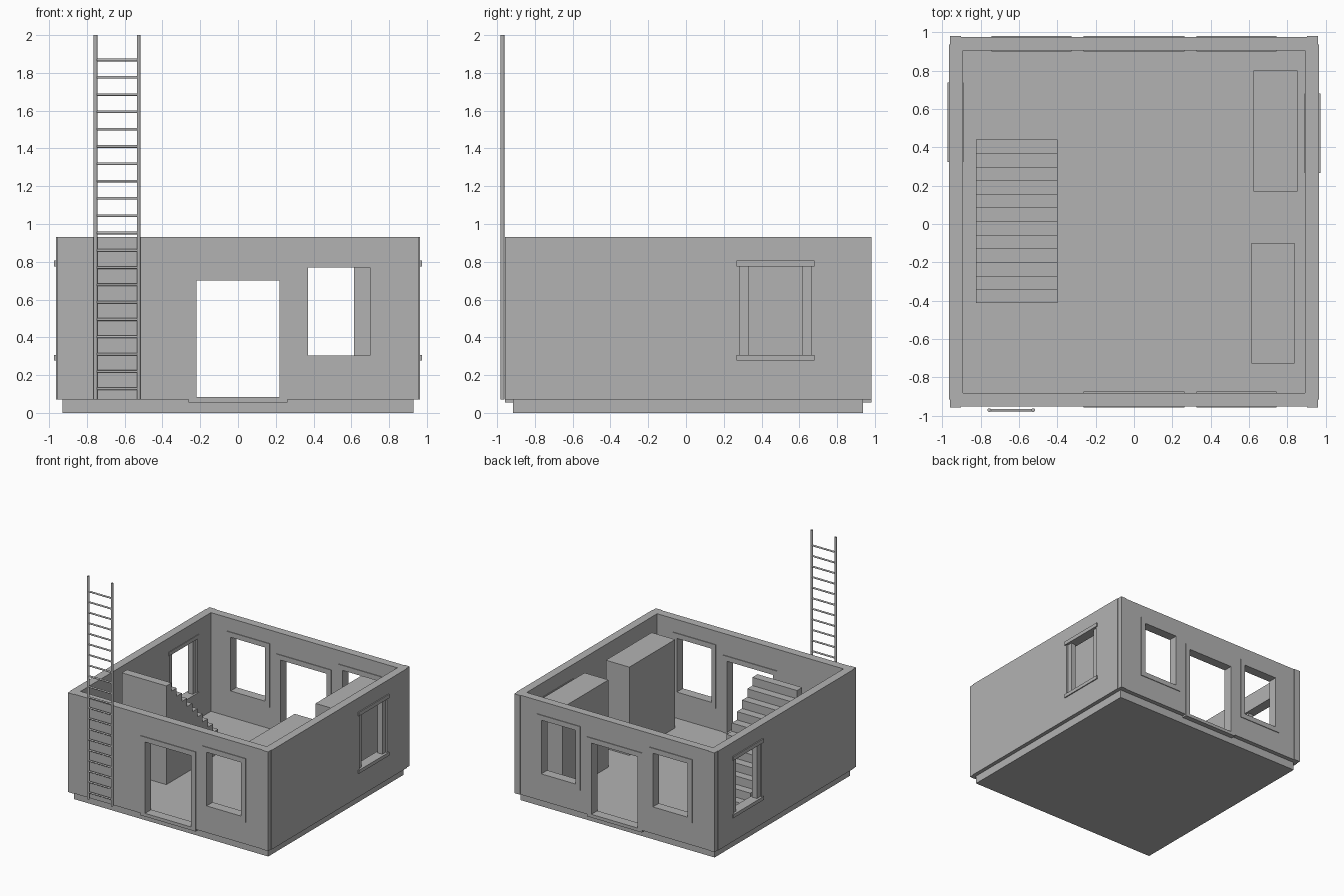
import bpy
import bmesh
from mathutils import Vector

if "Cube" in bpy.data.objects:
    bpy.data.objects.remove(bpy.data.objects["Cube"])

GREY = (0.45, 0.45, 0.45, 1)
stone = bpy.data.materials.new("plain grey")
stone.use_nodes = True
stone.diffuse_color = GREY
stone.node_tree.nodes["Principled BSDF"].inputs["Base Color"].default_value = GREY


def finish(name, bm):
    bmesh.ops.recalc_face_normals(bm, faces=bm.faces)
    mesh = bpy.data.meshes.new(name)
    bm.to_mesh(mesh)
    bm.free()
    mesh.materials.append(stone)
    obj = bpy.data.objects.new(name, mesh)
    bpy.context.collection.objects.link(obj)
    return obj


def box(name, x, y, z):
    bm = bmesh.new()
    bmesh.ops.create_cube(bm, size=1)
    for v in bm.verts:
        v.co = [(r[0] + r[1]) / 2 + c * (r[1] - r[0]) for c, r in zip(v.co, (x, y, z))]
    return finish(name, bm)


def panel(name, axis, u, z, depth, holes):
    """Upright slab facing the given axis, with rectangular holes (u0, u1, z0, z1)."""
    us = sorted({*u, *(c for h in holes for c in h[:2])})
    zs = sorted({*z, *(c for h in holes for c in h[2:])})

    def place(a, d, c):
        return Vector((a, d, c) if axis == "y" else (d, a, c))

    bm = bmesh.new()
    for a, b in zip(us, us[1:]):
        for c, d in zip(zs, zs[1:]):
            mu, mz = (a + b) / 2, (c + d) / 2
            if not any(h[0] < mu < h[1] and h[2] < mz < h[3] for h in holes):
                bm.faces.new([bm.verts.new(place(p, depth[0], q))
                              for p, q in ((a, c), (b, c), (b, d), (a, d))])
    bmesh.ops.remove_doubles(bm, verts=bm.verts, dist=0.0001)
    grown = bmesh.ops.extrude_face_region(bm, geom=bm.faces[:], use_keep_orig=True)
    moved = [g for g in grown["geom"] if isinstance(g, bmesh.types.BMVert)]
    bmesh.ops.translate(bm, verts=moved, vec=place(0, depth[1] - depth[0], 0))
    return finish(name, bm)


def rod(name, start, end, radius):
    start, end = Vector(start), Vector(end)
    bm = bmesh.new()
    bmesh.ops.create_cone(bm, cap_ends=True, segments=12, radius1=radius,
                          radius2=radius, depth=(end - start).length)
    turn = (end - start).to_track_quat("Z", "Y").to_matrix()
    for v in bm.verts:
        v.co = turn @ v.co + (start + end) / 2
    return finish(name, bm)


def grow(h, g=0.01):
    return (h[0] - g, h[1] + g, h[2] - g, h[3] + g)


BASE, TOP = 0.07, 0.93
WALL = (BASE, TOP)

# Foundation and floor
box("foundation", (-0.93, 0.93), (-0.915, 0.937), (0, BASE))
box("floor", (-0.9, 0.9), (-0.89, 0.91), (BASE - 0.01, BASE + 0.005))

# Front and back walls with raised door and window surrounds
door = (-0.22, 0.22, 0.083, 0.70)
window = (0.37, 0.70, 0.305, 0.77)
window_2 = (-0.70, -0.37, 0.305, 0.77)
for side, depth, openings in (("front", (-0.952, -0.88), (door, window)),
                              ("back", (0.905, 0.975), (door, window, window_2))):
    panel(side + "_wall", "y", (-0.905, 0.905), WALL, depth, [grow(h) for h in openings])
    skin = (depth[0] - 0.006, depth[1] + 0.006)
    for i, h in enumerate(openings):
        rim = grow(h, 0.043)
        low = 0.055 if h is door else rim[2]
        kind = "door" if h is door else "window"
        panel(f"{side}_{kind}_surround_{i}", "y", rim[:2], (low, rim[3]), skin, [h])

# Side walls, each with one window: lintel, sill and two jamb posts
for side, s, mid in (("left", 1, 0.474), ("right", -1, 0.531)):
    def across(a, b):
        return tuple(sorted((s * a, s * b)))
    hole = (mid - 0.188, mid + 0.188, 0.305, 0.775)
    panel(side + "_wall", "x", (-0.915, 0.937), WALL, across(0.893, 0.964), [hole])
    span = (mid - 0.207, mid + 0.207)
    box(side + "_lintel", across(0.888, 0.973), span, (0.775, 0.808))
    box(side + "_sill", across(0.888, 0.973), span, (0.277, 0.307))
    for end, t in (("front", -1), ("back", 1)):
        post = sorted((mid + t * 0.188, mid + t * 0.143))
        box(f"{side}_{end}_jamb", across(0.905, 0.952), post, hole[2:])
    # Corner strips
    box(side + "_front_corner", across(0.903, 0.959), (-0.958, -0.914), WALL)
    box(side + "_back_corner", across(0.903, 0.959), (0.936, 0.981), WALL)

# Tall cupboards along the left wall
box("back_cupboard", (0.624, 0.853), (0.17, 0.80), (BASE, 0.83))
box("front_cupboard", (0.613, 0.838), (-0.727, -0.10), (BASE, 0.84))

# Solid staircase, climbing towards the front
STEPS, FOOT, HEAD = 12, 0.44, -0.412
run, rise = (HEAD - FOOT) / STEPS, (TOP - BASE) / STEPS
outline = [(FOOT, BASE)]
for i in range(STEPS):
    outline += [(FOOT + run * i, BASE + rise * (i + 1)),
                (FOOT + run * (i + 1), BASE + rise * (i + 1))]
outline.append((HEAD, BASE))
bm = bmesh.new()
profile = bm.faces.new([bm.verts.new((-0.825, y, z)) for y, z in outline])
side_faces = bmesh.ops.extrude_face_region(bm, geom=[profile], use_keep_orig=True)
bmesh.ops.translate(bm, vec=(0.427, 0, 0),
                    verts=[g for g in side_faces["geom"] if isinstance(g, bmesh.types.BMVert)])
finish("staircase", bm)

# Ladder standing against the front wall
LADDER_Y = -0.971
rails = (-0.754, -0.526)
for name, x in zip(("right_ladder_rail", "left_ladder_rail"), rails):
    rod(name, (x, LADDER_Y, BASE), (x, LADDER_Y, 2), 0.01)
for i in range(20):
    z = 0.128 + 0.0916 * i
    rod(f"ladder_rung_{i + 1}", (rails[0], LADDER_Y, z), (rails[1], LADDER_Y, z), 0.007)
